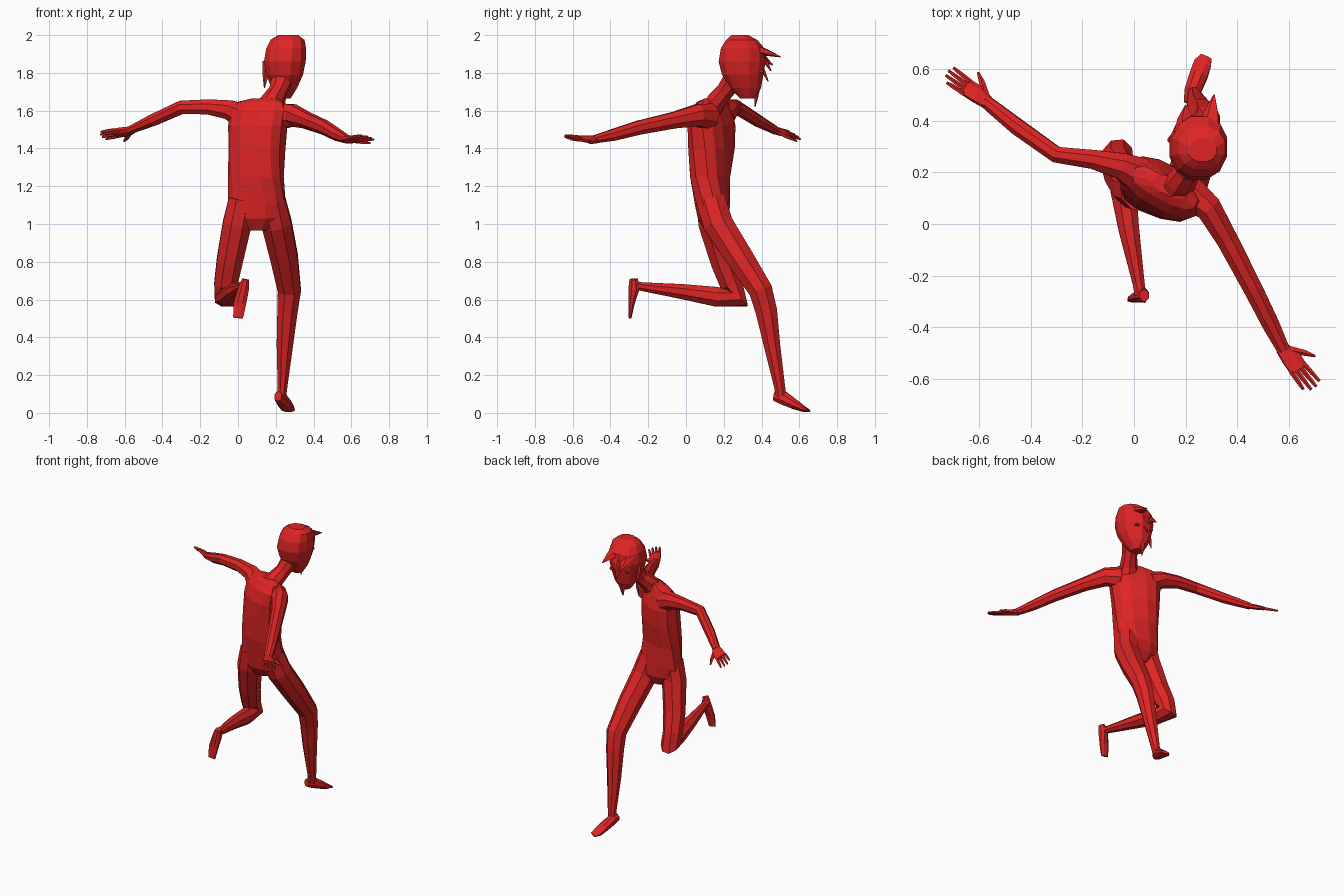
import bpy, bmesh, math
from mathutils import Vector as V

red = bpy.data.materials.new("red")
red.diffuse_color = (0.74, 0.018, 0.018, 1)


def loft(name, rings, n=8, power=1.0):
    """Skin elliptical rings (centre, u, v, a, b) and cap both ends."""
    bm = bmesh.new()
    loops = []
    for c, u, v, a, b in rings:
        loop = []
        for i in range(n):
            t = 2 * math.pi * (i + 0.5) / n
            x = math.copysign(abs(math.cos(t)) ** power, math.cos(t))
            y = math.copysign(abs(math.sin(t)) ** power, math.sin(t))
            loop.append(bm.verts.new(V(c) + u * (a * x) + v * (b * y)))
        loops.append(loop)
    for p, q in zip(loops, loops[1:]):
        for i in range(n):
            j = (i + 1) % n
            bm.faces.new((p[i], p[j], q[j], q[i]))
    bm.faces.new(loops[0][::-1])
    bm.faces.new(loops[-1])
    bmesh.ops.recalc_face_normals(bm, faces=bm.faces)
    me = bpy.data.meshes.new(name)
    bm.to_mesh(me)
    bm.free()
    me.materials.append(red)
    ob = bpy.data.objects.new(name, me)
    bpy.context.collection.objects.link(ob)
    return ob


def tube(name, pts, side=(1, 0, 0), n=8):
    """Limb along points (x, y, z, half width along side, half thickness)."""
    ps = [V(p[:3]) for p in pts]
    rings = []
    for i, p in enumerate(ps):
        t = V((0, 0, 0))
        if i:
            t += (p - ps[i - 1]).normalized()
        if i < len(ps) - 1:
            t += (ps[i + 1] - p).normalized()
        t.normalize()
        u = V(side)
        u = (u - t * u.dot(t)).normalized()
        rings.append((p, u, t.cross(u), pts[i][3], pts[i][4]))
    return loft(name, rings, n)


def stack(name, rows, n, power):
    """Body from level rings (z, cx, cy, a, b, turn in degrees)."""
    rings = []
    for z, x, y, a, b, d in rows:
        r = math.radians(d)
        u, v = V((math.cos(r), math.sin(r), 0)), V((-math.sin(r), math.cos(r), 0))
        rings.append(((x, y, z), u, v, a, b))
    return loft(name, rings, n, power)


# Twisted torso
stack("torso", [
    (0.965, 0.10, 0.15, 0.06, 0.05, 5),
    (1.03, 0.10, 0.145, 0.14, 0.085, 0),
    (1.10, 0.10, 0.14, 0.155, 0.09, -6),
    (1.25, 0.095, 0.128, 0.148, 0.098, -18),
    (1.40, 0.10, 0.135, 0.155, 0.105, -26),
    (1.52, 0.105, 0.135, 0.165, 0.10, -29),
    (1.60, 0.11, 0.135, 0.17, 0.075, -29),
    (1.645, 0.12, 0.14, 0.14, 0.05, -28),
    (1.665, 0.14, 0.145, 0.07, 0.035, -25)], 12, 0.8)

# Neck and head
tube("neck", [(0.15, 0.12, 1.58, 0.09, 0.06), (0.18, 0.16, 1.65, 0.06, 0.055),
              (0.21, 0.205, 1.70, 0.05, 0.05), (0.24, 0.26, 1.78, 0.06, 0.06)])
stack("head", [
    (1.665, 0.245, 0.325, 0.035, 0.04, 0),
    (1.72, 0.245, 0.315, 0.07, 0.085, 0),
    (1.79, 0.247, 0.30, 0.10, 0.113, 0),
    (1.86, 0.248, 0.297, 0.114, 0.128, 0),
    (1.93, 0.255, 0.30, 0.109, 0.119, 0),
    (1.975, 0.262, 0.295, 0.093, 0.085, 0),
    (2.0, 0.265, 0.285, 0.055, 0.045, 0)], 12, 0.9)


# Hair locks and face details: tapering spikes
def spike(name, a, b, r):
    m = [(p + q) / 2 for p, q in zip(a, b)]
    tube(name, [(*a, r, r * 0.6), (*m, r * 0.7, r * 0.4), (*b, 0.003, 0.003)], (1, 0, 0.1), 5)


for nm, a, b, r in [
        ("fringe_right", (0.29, 0.36, 1.93), (0.31, 0.50, 1.885), 0.045),
        ("fringe_left", (0.20, 0.36, 1.92), (0.20, 0.46, 1.84), 0.045),
        ("fringe_middle", (0.25, 0.39, 1.92), (0.25, 0.45, 1.81), 0.035),
        ("chin_tuft", (0.245, 0.38, 1.74), (0.24, 0.365, 1.62), 0.03),
        ("nose", (0.25, 0.405, 1.82), (0.25, 0.435, 1.755), 0.018),
        ("side_lock", (0.155, 0.32, 1.86), (0.14, 0.34, 1.72), 0.025)]:
    spike(nm, a, b, r)
for s in (-1, 1):
    tube("eye", [(0.25 + s * 0.05, 0.37, 1.81, 0.024, 0.013),
                 (0.25 + s * 0.052, 0.41, 1.81, 0.018, 0.009)], n=6)

# Arms
tube("left_arm", [(0.02, 0.19, 1.575, 0.075, 0.07), (-0.05, 0.225, 1.605, 0.055, 0.055),
                  (-0.16, 0.25, 1.62, 0.04, 0.043), (-0.30, 0.268, 1.618, 0.034, 0.038),
                  (-0.45, 0.375, 1.55, 0.034, 0.034), (-0.575, 0.475, 1.495, 0.027, 0.022)], (0.2, 1, 0))
tube("right_arm", [(0.21, 0.12, 1.57, 0.075, 0.075), (0.29, 0.06, 1.575, 0.055, 0.063),
                   (0.36, -0.06, 1.55, 0.045, 0.047), (0.46, -0.25, 1.51, 0.04, 0.04),
                   (0.53, -0.39, 1.47, 0.036, 0.033), (0.58, -0.49, 1.447, 0.027, 0.022)], (1, 0.4, 0))


# Hands: palm, four fingers, thumb
def hand(name, wrist, d, s):
    w, d, s = V(wrist), V(d).normalized(), V(s).normalized()
    P = lambda f, k, a, b: (*(w + d * f + s * k), a, b)
    tube(name + "_palm", [P(-0.015, 0, 0.027, 0.02), P(0.04, 0.004, 0.04, 0.018),
                          P(0.095, 0, 0.04, 0.013)], s, 8)
    for i, ln in enumerate((0.165, 0.185, 0.187, 0.178)):
        k = (i - 1.5) * 0.02
        tube(name + "_finger", [P(0.085, k, 0.010, 0.010), P(0.135, k * 1.1, 0.009, 0.009),
                                P(ln, k * 1.2, 0.006, 0.006)], s, 5)
    tube(name + "_thumb", [P(0.01, 0.02, 0.016, 0.014), P(0.055, 0.06, 0.012, 0.011),
                           P(0.09, 0.085, 0.005, 0.005)], s, 5)


hand("left_hand", (-0.575, 0.475, 1.495), (-0.79, 0.58, -0.15), (0.55, 0.75, -0.55))
hand("right_hand", (0.58, -0.49, 1.447), (0.62, -0.78, 0.06), (0.79, 0.6, -0.3))

# Legs: one planted forward, one kicked back
tube("right_leg", [(0.18, 0.13, 1.13, 0.075, 0.085), (0.205, 0.17, 1.0, 0.085, 0.085),
                   (0.245, 0.285, 0.82, 0.078, 0.078), (0.272, 0.395, 0.65, 0.066, 0.068),
                   (0.262, 0.425, 0.54, 0.058, 0.062), (0.248, 0.455, 0.36, 0.047, 0.047),
                   (0.235, 0.497, 0.13, 0.027, 0.031), (0.23, 0.502, 0.085, 0.027, 0.03)])
tube("left_leg", [(0.02, 0.13, 1.13, 0.075, 0.08), (-0.005, 0.14, 1.0, 0.082, 0.08),
                  (-0.045, 0.195, 0.80, 0.074, 0.07), (-0.065, 0.24, 0.68, 0.066, 0.065),
                  (-0.065, 0.265, 0.61, 0.063, 0.08), (-0.045, 0.16, 0.615, 0.056, 0.056),
                  (-0.02, -0.02, 0.642, 0.043, 0.043), (0.018, -0.23, 0.668, 0.025, 0.025),
                  (0.025, -0.275, 0.675, 0.024, 0.024)])

# Feet
tube("right_foot", [(0.212, 0.468, 0.088, 0.022, 0.026), (0.225, 0.51, 0.082, 0.033, 0.04),
                    (0.25, 0.575, 0.045, 0.038, 0.028), (0.265, 0.62, 0.022, 0.037, 0.017),
                    (0.28, 0.648, 0.012, 0.025, 0.008)])
tube("left_foot", [(0.04, -0.277, 0.708, 0.02, 0.024), (0.03, -0.275, 0.66, 0.031, 0.032),
                   (0.01, -0.288, 0.58, 0.036, 0.017), (0.0, -0.296, 0.502, 0.028, 0.008)])
